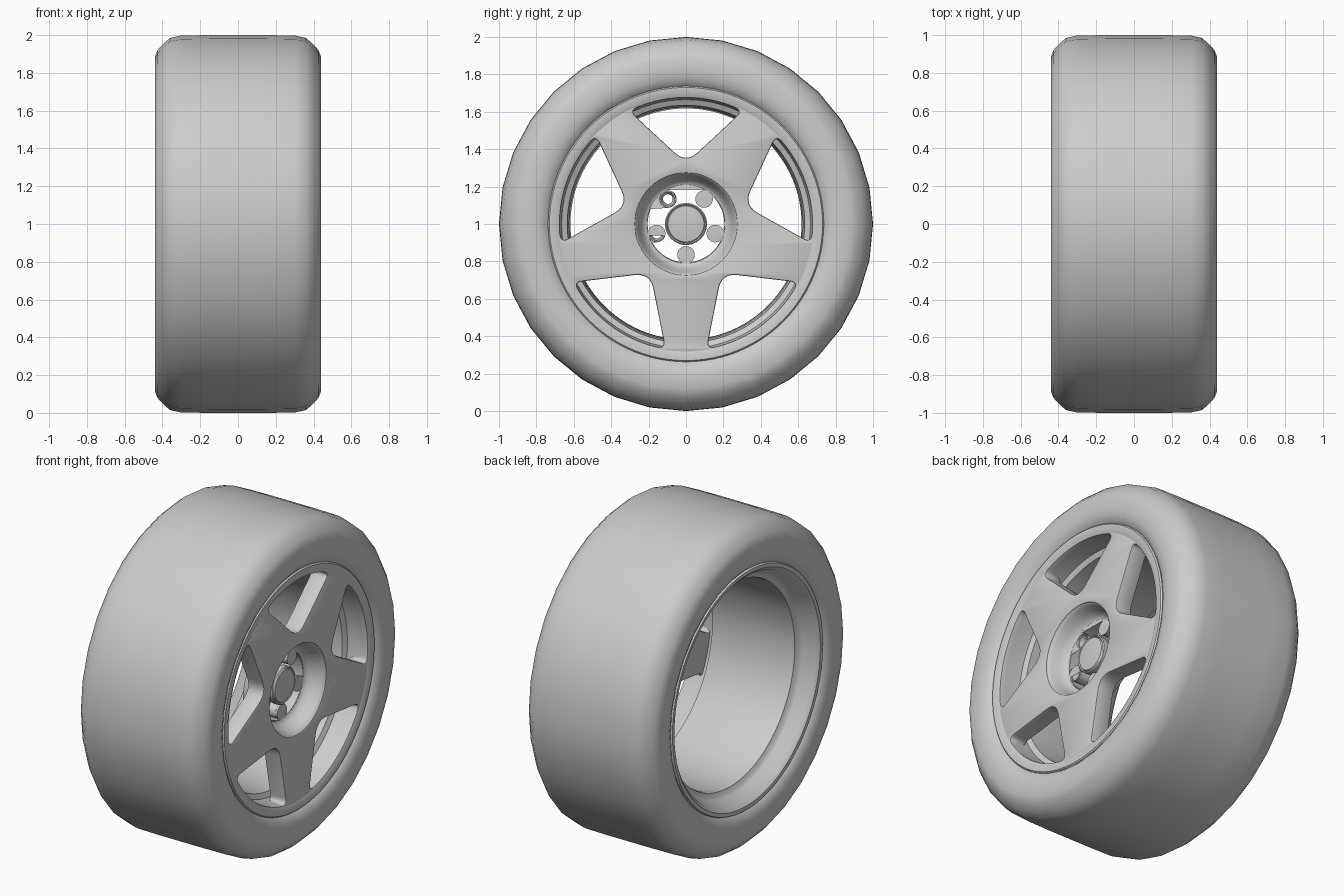
import bpy, bmesh, math
from mathutils import Matrix, Vector

if "Cube" in bpy.data.objects:
    bpy.data.objects.remove(bpy.data.objects["Cube"])

# Parts are built around local z, then laid over so local z becomes world +x
LAY = Matrix(((0, 0, 1, 0), (1, 0, 0, 0), (0, 1, 0, 1), (0, 0, 0, 1)))


def finish(ob, angle=35):
    ob.data.transform(LAY)
    bpy.ops.object.select_all(action='DESELECT')
    ob.select_set(True)
    bpy.context.view_layer.objects.active = ob
    bpy.ops.object.shade_smooth_by_angle(angle=math.radians(angle))
    return ob


def lathe(name, profile, segs, centre=(0, 0), closed=True, angle=35):
    """Spin (axial, radius) points around the axle direction."""
    bm = bmesh.new()
    rings = []
    for x, r in profile:
        if r == 0:
            rings.append([bm.verts.new((centre[0], centre[1], x))] * segs)
        else:
            rings.append([bm.verts.new((centre[0] + r * math.cos(2 * math.pi * i / segs),
                                        centre[1] + r * math.sin(2 * math.pi * i / segs), x))
                          for i in range(segs)])
    pairs = list(zip(rings, rings[1:]))
    if closed:
        pairs.append((rings[-1], rings[0]))
    for a, b in pairs:
        for i in range(segs):
            j = (i + 1) % segs
            vs = list(dict.fromkeys((a[i], a[j], b[j], b[i])))
            if len(vs) > 2:
                bm.faces.new(vs)
    bmesh.ops.recalc_face_normals(bm, faces=bm.faces)
    me = bpy.data.meshes.new(name)
    bm.to_mesh(me)
    bm.free()
    ob = bpy.data.objects.new(name, me)
    bpy.context.collection.objects.link(ob)
    return finish(ob, angle)


def plate(name, loops, back, front, bevel):
    """Flat plate with holes: first loop is the outline, the rest are holes."""
    cu = bpy.data.curves.new(name, 'CURVE')
    cu.dimensions = '2D'
    cu.fill_mode = 'BOTH'
    cu.extrude = (front - back) / 2 - bevel
    cu.bevel_depth = bevel
    cu.bevel_resolution = 1
    cu.offset = -bevel
    for pts in loops:
        sp = cu.splines.new('POLY')
        sp.points.add(len(pts) - 1)
        for p, q in zip(sp.points, pts):
            p.co = (q[0], q[1], 0, 1)
        sp.use_cyclic_u = True
    ob = bpy.data.objects.new(name, cu)
    bpy.context.collection.objects.link(ob)
    bpy.ops.object.select_all(action='DESELECT')
    ob.select_set(True)
    bpy.context.view_layer.objects.active = ob
    bpy.ops.object.convert(target='MESH')
    ob = bpy.context.view_layer.objects.active
    bm = bmesh.new()
    bm.from_mesh(ob.data)
    bmesh.ops.remove_doubles(bm, verts=bm.verts, dist=1e-4)
    bmesh.ops.recalc_face_normals(bm, faces=bm.faces)
    bm.to_mesh(ob.data)
    bm.free()
    ob.data.transform(Matrix.Translation((0, 0, (front + back) / 2)))
    return finish(ob, 30)


def circle(r, n, c=(0, 0)):
    return [(c[0] + r * math.cos(2 * math.pi * i / n), c[1] + r * math.sin(2 * math.pi * i / n))
            for i in range(n)]


def polar(r, deg):
    return Vector((r * math.cos(math.radians(deg)), r * math.sin(math.radians(deg))))


def rounded(a, p, b, d, n=6):
    """Soft corner at p between directions to a and b."""
    s, e = p + (a - p).normalized() * d, p + (b - p).normalized() * d
    return [s * (1 - t) ** 2 + p * 2 * t * (1 - t) + e * t * t for t in (i / n for i in range(n + 1))]


def window(deg):
    """Rounded triangular opening between two spokes."""
    apex = polar(0.325, deg)
    lo, hi = polar(0.675, deg - 26.5), polar(0.675, deg + 26.5)
    arc = [polar(0.675, deg + k) for k in range(-22, 23, 2)]
    return rounded(hi, apex, lo, 0.085) + rounded(apex, lo, arc[0], 0.045) + arc + \
        rounded(arc[-1], hi, apex, 0.045)


# Tyre: half profile mirrored across the middle
half = [(0.36, 0.71), (0.40, 0.73), (0.422, 0.755), (0.436, 0.785), (0.44, 0.82), (0.44, 0.885),
        (0.425, 0.922), (0.395, 0.955), (0.36, 0.985), (0.30, 0.998), (0.15, 1.0)]
lathe("tyre", half + [(-x, r) for x, r in reversed(half)], 32, angle=50)

# Rim: front lip, stepped barrel and flared rear opening
lathe("rim", [(0.385, 0.738), (0.41, 0.737), (0.418, 0.73), (0.418, 0.70), (0.408, 0.677),
              (0.33, 0.672), (0.28, 0.665), (0.265, 0.635), (0.15, 0.625), (-0.29, 0.618),
              (-0.305, 0.622), (-0.315, 0.645), (-0.33, 0.66), (-0.40, 0.69), (-0.418, 0.71),
              (-0.42, 0.732), (-0.40, 0.74), (-0.36, 0.72), (-0.29, 0.68), (0.27, 0.69),
              (0.35, 0.72)], 96)

# Five-spoke face with a round opening for the hub
plate("spokes", [circle(0.69, 120)] + [window(90 + 72 * k) for k in range(5)] + [circle(0.272, 64)],
      0.30, 0.41, 0.008)

# Hub bowl: dished wall from the spoke face down to the bolt floor
lathe("hub_bowl", [(0.409, 0.283), (0.403, 0.272), (0.385, 0.262), (0.345, 0.247), (0.315, 0.232),
                   (0.302, 0.218), (0.298, 0.205), (0.21, 0.205), (0.21, 0.25), (0.30, 0.285)], 64)

# Bolt floor with five bolt holes
bolts = [polar(0.165, -90 + 72 * k) for k in range(5)]
plate("bolt_floor", [circle(0.212, 64)] + [circle(0.043, 24, b) for b in bolts], 0.21, 0.30, 0.004)
for k, b in enumerate(bolts):
    lathe(f"bolt_seat_{k + 1}", [(0.285, 0.044), (0.285, 0.037), (0.262, 0.026), (0.212, 0.026),
                                 (0.212, 0.044)], 24, centre=b)

# Centre cap
lathe("centre_cap", [(0.28, 0.112), (0.312, 0.112), (0.318, 0.106), (0.312, 0.1), (0.318, 0.096),
                     (0.322, 0.06), (0.323, 0)], 48, closed=False)
